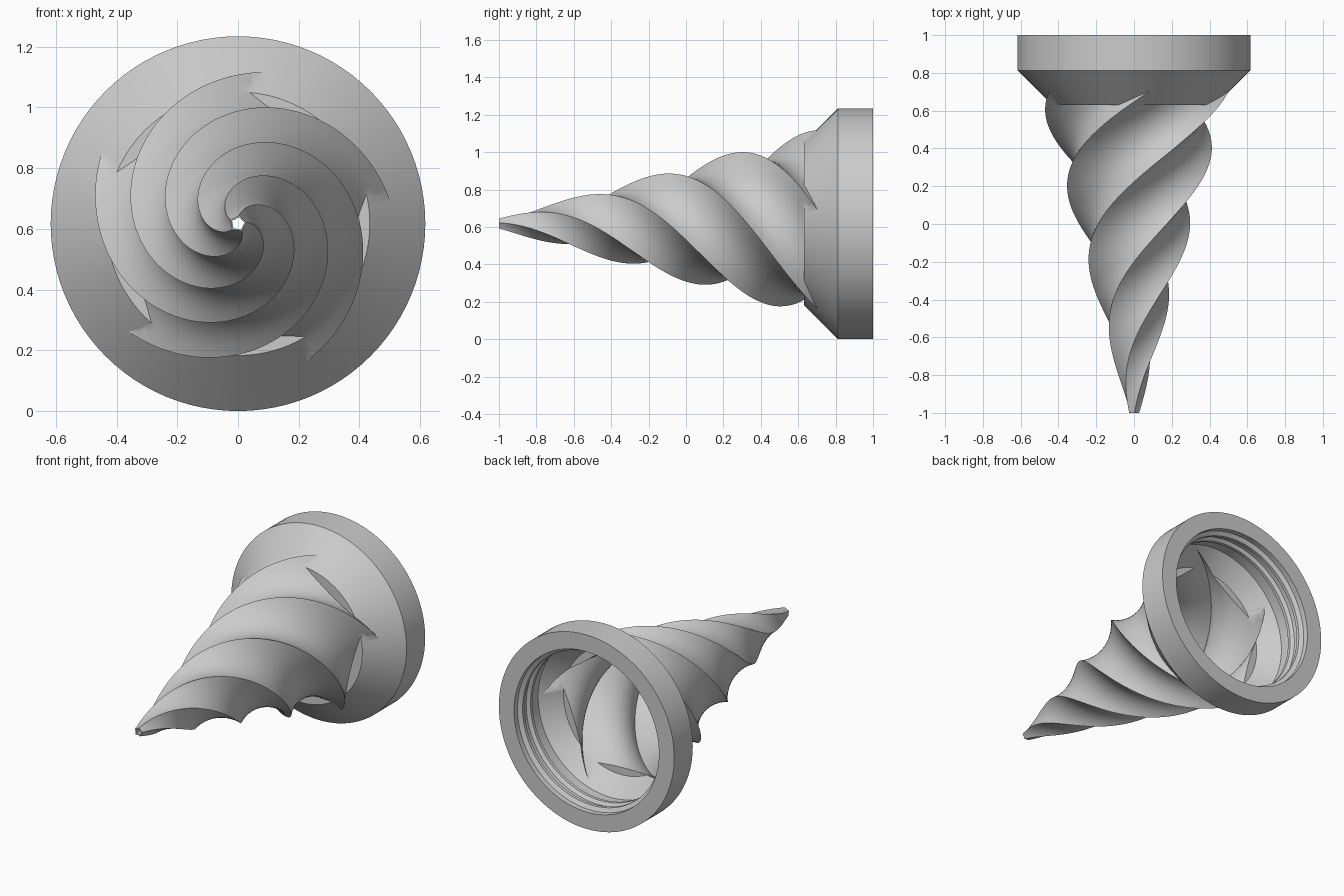
import bpy, bmesh
from math import sin, cos, pi, radians, atan2, hypot

if "Cube" in bpy.data.objects:
    bpy.data.objects.remove(bpy.data.objects["Cube"])

CZ = 0.617          # height of the nozzle axis
LOBES, SEG = 5, 12  # star ridges, points per flute


def loft(name, rings):
    """Closed solid from equal-length rings of points, capped at both ends."""
    bm = bmesh.new()
    rows = [[bm.verts.new(p) for p in ring] for ring in rings]
    n = len(rows[0])
    for a, b in zip(rows, rows[1:]):
        for i in range(n):
            j = (i + 1) % n
            bm.faces.new((a[i], a[j], b[j], b[i]))
    bm.faces.new(rows[0])
    bm.faces.new(rows[-1])
    bmesh.ops.recalc_face_normals(bm, faces=bm.faces)
    me = bpy.data.meshes.new(name)
    bm.to_mesh(me)
    bm.free()
    ob = bpy.data.objects.new(name, me)
    bpy.context.collection.objects.link(ob)
    return ob


def revolve(name, profile, n=96):
    return loft(name, [[(r * cos(2 * pi * i / n), y, CZ + r * sin(2 * pi * i / n))
                        for i in range(n)] for y, r in profile])


def star_ring(y, r, valley=0.765):
    """Five-ridged section with concave sides, twisted according to y."""
    base = radians(90 - 170 * (y - 0.647))
    half = pi / LOBES
    sag = cos(half) - valley
    pts = []
    for k in range(LOBES):
        mid = base + (2 * k + 1) * half
        for s in range(SEG):
            t = -1 + 2 * s / SEG
            x = t * sin(half)
            h = cos(half) - sag * (1 - t * t)
            a, d = mid + atan2(x, h), r * hypot(x, h)
            pts.append((d * cos(a), y, CZ + d * sin(a)))
    return pts


def spiral(name, y0, y1, scale=1.0, inset=0.0, rows=84):
    ys = [y0 + (y1 - y0) * i / rows for i in range(rows + 1)]
    return loft(name, [star_ring(y, (0.028 + 0.281 * (y + 1)) * scale - inset) for y in ys])


def boolean(ob, other, op):
    m = ob.modifiers.new(op, 'BOOLEAN')
    m.operation, m.object, m.solver = op, other, 'EXACT'
    bpy.context.view_layer.objects.active = ob
    bpy.ops.object.modifier_apply(modifier=m.name)
    bpy.data.objects.remove(other)


# Outer shape: collar with chamfered shoulder, joined to the twisted spout
nozzle = revolve("spiral_nozzle", [(0.63, 0.434), (0.813, 0.617), (1.0, 0.617)])
boolean(nozzle, spiral("spout", -1.0, 0.76), 'UNION')

# Inner cavity: collar bore with thread ridges
bore = revolve("bore_cutter", [
    (0.66, 0.40), (0.765, 0.505), (0.835, 0.505), (0.85, 0.485), (0.87, 0.485),
    (0.885, 0.505), (0.915, 0.505), (0.93, 0.485), (0.95, 0.485), (0.965, 0.51),
    (1.02, 0.51)])
boolean(nozzle, bore, 'DIFFERENCE')

# Inner cavity: hollow twisted spout, open at the tip
boolean(nozzle, spiral("spout_cutter", -1.02, 0.78, 0.94, 0.004), 'DIFFERENCE')

# Smooth surfaces with crisp ridges
bpy.ops.object.select_all(action='DESELECT')
nozzle.select_set(True)
bpy.context.view_layer.objects.active = nozzle
bpy.ops.object.shade_smooth_by_angle(angle=radians(28))
